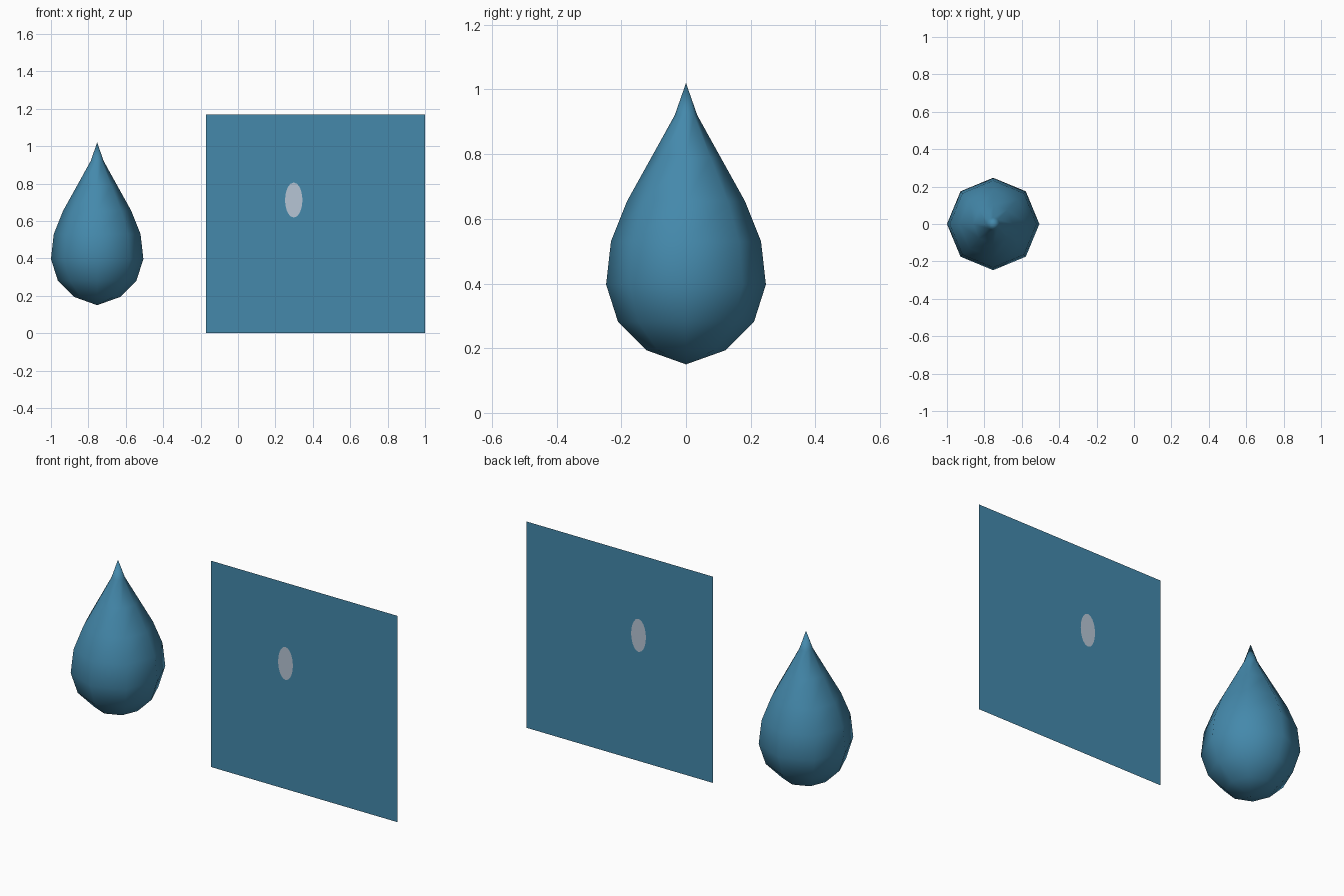
import bpy, bmesh, math

if "Cube" in bpy.data.objects:
    bpy.data.objects.remove(bpy.data.objects["Cube"])


def material(name, rgb):
    m = bpy.data.materials.new(name)
    m.diffuse_color = (*rgb, 1)
    m.use_nodes = True
    m.node_tree.nodes["Principled BSDF"].inputs["Base Color"].default_value = m.diffuse_color
    return m


blue = material("water blue", (0.058, 0.25, 0.41))
pale = material("pale highlight", (0.47, 0.56, 0.66))


def finish(bm, name, mats, smooth=False):
    me = bpy.data.meshes.new(name)
    for f in bm.faces:
        f.smooth = smooth
    bm.to_mesh(me)
    bm.free()
    for m in mats:
        me.materials.append(m)
    ob = bpy.data.objects.new(name, me)
    bpy.context.collection.objects.link(ob)
    return ob


# Eight-sided water drop: profile (radius, height) turned about x = -0.753
CX, SIDES = -0.753, 8
profile = [(0.123, 0.194), (0.210, 0.281), (0.247, 0.397), (0.232, 0.530),
           (0.182, 0.655), (0.107, 0.790), (0.035, 0.920)]
bm = bmesh.new()
rings = [[bm.verts.new((CX + r * math.cos(k * math.tau / SIDES),
                        r * math.sin(k * math.tau / SIDES), z))
          for k in range(SIDES)] for r, z in profile]
bottom = bm.verts.new((CX, 0, 0.15))
tip = bm.verts.new((CX, 0, 1.02))
for k in range(SIDES):
    n = (k + 1) % SIDES
    for a, b in zip(rings, rings[1:]):
        bm.faces.new((a[k], a[n], b[n], b[k]))
    bm.faces.new((bottom, rings[0][n], rings[0][k]))
    bm.faces.new((rings[-1][k], rings[-1][n], tip))
finish(bm, "water_drop", [blue], smooth=True)

# Upright flat card with an oval highlight cut into it
X0, X1, Z1 = -0.17, 1.0, 1.17
OX, OZ, RX, RZ = 0.298, 0.712, 0.046, 0.094
N = 32


def edge_point(c, s):
    """Point where a ray from the oval centre meets the card border."""
    tx = ((X1 if c > 0 else X0) - OX) / c if abs(c) > 1e-6 else 1e9
    tz = ((Z1 if s > 0 else 0) - OZ) / s if abs(s) > 1e-6 else 1e9
    t = min(tx, tz)
    return OX + t * c, OZ + t * s


corners = [(x, z) for x in (X0, X1) for z in (0, Z1)]
angles = [k * math.tau / N for k in range(N)]
angles += [math.atan2(z - OZ, x - OX) % math.tau for x, z in corners]
angles.sort()
bm = bmesh.new()
oval, border = [], []
for a in angles:
    c, s = math.cos(a), math.sin(a)
    r = 1 / math.hypot(c / RX, s / RZ)
    oval.append(bm.verts.new((OX + r * c, 0, OZ + r * s)))
    x, z = edge_point(c, s)
    border.append(bm.verts.new((x, 0, z)))
for k in range(len(angles)):
    n = (k + 1) % len(angles)
    bm.faces.new((oval[k], border[k], border[n], oval[n]))
bm.faces.new(oval).material_index = 1
finish(bm, "flat_card", [blue, pale])
